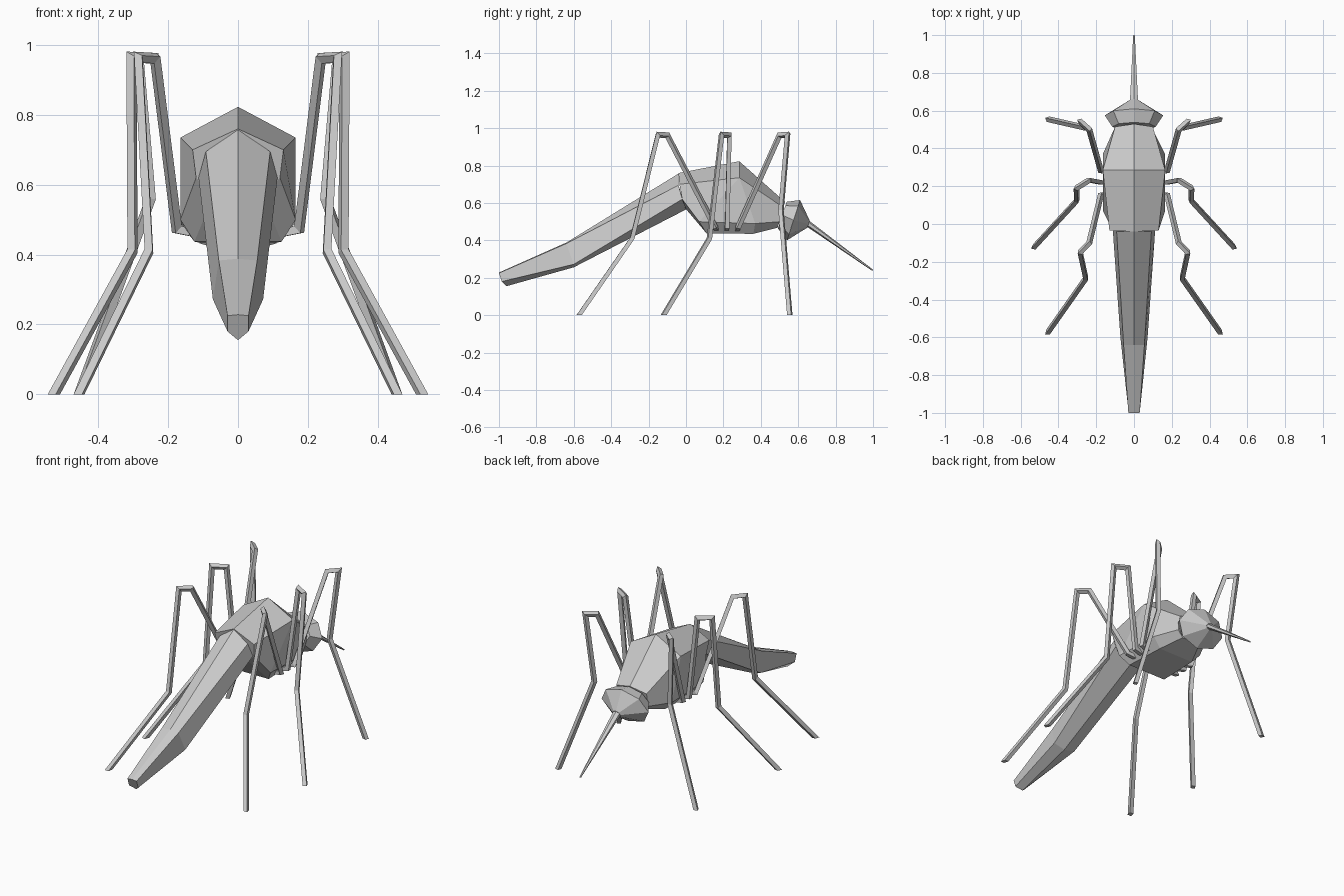
import bpy, bmesh, math
from mathutils import Vector

if "Cube" in bpy.data.objects:
    bpy.data.objects.remove(bpy.data.objects["Cube"])


def make(name, rings):
    """Skin a list of equal-sized rings, cap both ends, keep flat faces."""
    bm = bmesh.new()
    vs = [[bm.verts.new(p) for p in r] for r in rings]
    n = len(rings[0])
    for a, b in zip(vs, vs[1:]):
        for i in range(n):
            j = (i + 1) % n
            bm.faces.new((a[i], a[j], b[j], b[i]))
    bm.faces.new(vs[0])
    bm.faces.new(vs[-1])
    bmesh.ops.remove_doubles(bm, verts=bm.verts, dist=0.0005)
    bmesh.ops.recalc_face_normals(bm, faces=bm.faces)
    me = bpy.data.meshes.new(name)
    bm.to_mesh(me)
    bm.free()
    ob = bpy.data.objects.new(name, me)
    bpy.context.collection.objects.link(ob)
    return ob


def full(half):
    """Mirror a half ring (top to bottom) across x = 0."""
    return half + [(-x, y, z) for x, y, z in reversed(half) if x > 0]


def oval(y, z, tilt, rx, rz, n=8):
    """Upright ring leaning forward by tilt."""
    out = []
    for i in range(n):
        a = 2 * math.pi * i / n
        h = rz * math.cos(a)
        out.append((rx * math.sin(a), y + h * math.sin(tilt), z + h * math.cos(tilt)))
    return out


def sweep(name, pts, r, sides=4):
    """Tube with mitred bends; the last end is cut level with the ground."""
    pts = [Vector(p) for p in pts]
    dirs = [(b - a).normalized() for a, b in zip(pts, pts[1:])]
    u = dirs[0].cross(Vector((0, 0, 1))).normalized()
    v = dirs[0].cross(u)
    ring = []
    for i in range(sides):
        a = 2 * math.pi * (i + 0.5) / sides
        ring.append(pts[0] + r * (u * math.cos(a) + v * math.sin(a)))
    rings = [ring]
    for i, d in enumerate(dirs):
        n = d + dirs[i + 1] if i + 1 < len(dirs) else Vector((0, 0, 1))
        ring = [p + d * ((pts[i + 1] - p).dot(n) / d.dot(n)) for p in ring]
        rings.append(ring)
    return make(name, rings)


# Abdomen: hexagonal rings tapering down to the rear tip
make("abdomen", [full(h) for h in (
    [(0, -1.0, 0.228), (0.03, -1.0, 0.225), (0.03, -0.985, 0.18), (0, -0.96, 0.155)],
    [(0, -0.64, 0.388), (0.055, -0.64, 0.383), (0.072, -0.60, 0.272), (0, -0.60, 0.256)],
    [(0, -0.04, 0.757), (0.092, -0.04, 0.695), (0.113, -0.02, 0.62), (0, 0.0, 0.565)],
)])

# Thorax: humped back, two-station belly sharing one dorsal crest
crest = [(0, 0.285, 0.823), (0.165, 0.285, 0.735)]
make("thorax", [full(h) for h in (
    [(0, -0.04, 0.76), (0.13, -0.035, 0.70), (0.12, -0.02, 0.62), (0.07, 0.0, 0.567)],
    crest + [(0.165, 0.07, 0.50), (0.125, 0.11, 0.437)],
    crest + [(0.165, 0.37, 0.49), (0.115, 0.36, 0.435)],
    [(0, 0.53, 0.605), (0.10, 0.515, 0.58), (0.10, 0.50, 0.50), (0.06, 0.49, 0.468)],
)])

# Head: tilted octagon with a shallow front cone
tilt = math.radians(18)
make("head", [
    oval(0.515, 0.535, tilt, 0.115, 0.075),
    oval(0.575, 0.508, tilt, 0.155, 0.113),
    oval(0.655, 0.487, tilt, 0.025, 0.02),
])

# Proboscis: thin tapering spike
make("proboscis", [
    oval(0.64, 0.498, math.radians(35), 0.025, 0.017, 6),
    oval(0.998, 0.24, math.radians(35), 0.005, 0.004, 6),
])

# Legs: hip, two-point knee, ankle, foot; mirrored left and right
legs = {
    "front_leg": [(0.09, 0.27, 0.455), (0.175, 0.28, 0.472), (0.237, 0.50, 0.962),
                  (0.285, 0.543, 0.965), (0.25, 0.508, 0.56), (0.455, 0.555, 0)],
    "middle_leg": [(0.09, 0.215, 0.455), (0.175, 0.22, 0.472), (0.238, 0.232, 0.962),
                   (0.305, 0.19, 0.965), (0.302, 0.125, 0.41), (0.527, -0.12, 0)],
    "rear_leg": [(0.09, 0.17, 0.455), (0.175, 0.155, 0.472), (0.237, -0.10, 0.962),
                 (0.285, -0.15, 0.965), (0.255, -0.288, 0.41), (0.455, -0.572, 0)],
}
for name, path in legs.items():
    for side, s in (("right", 1), ("left", -1)):
        sweep(side + "_" + name, [(s * x, y, z) for x, y, z in path], 0.016)
